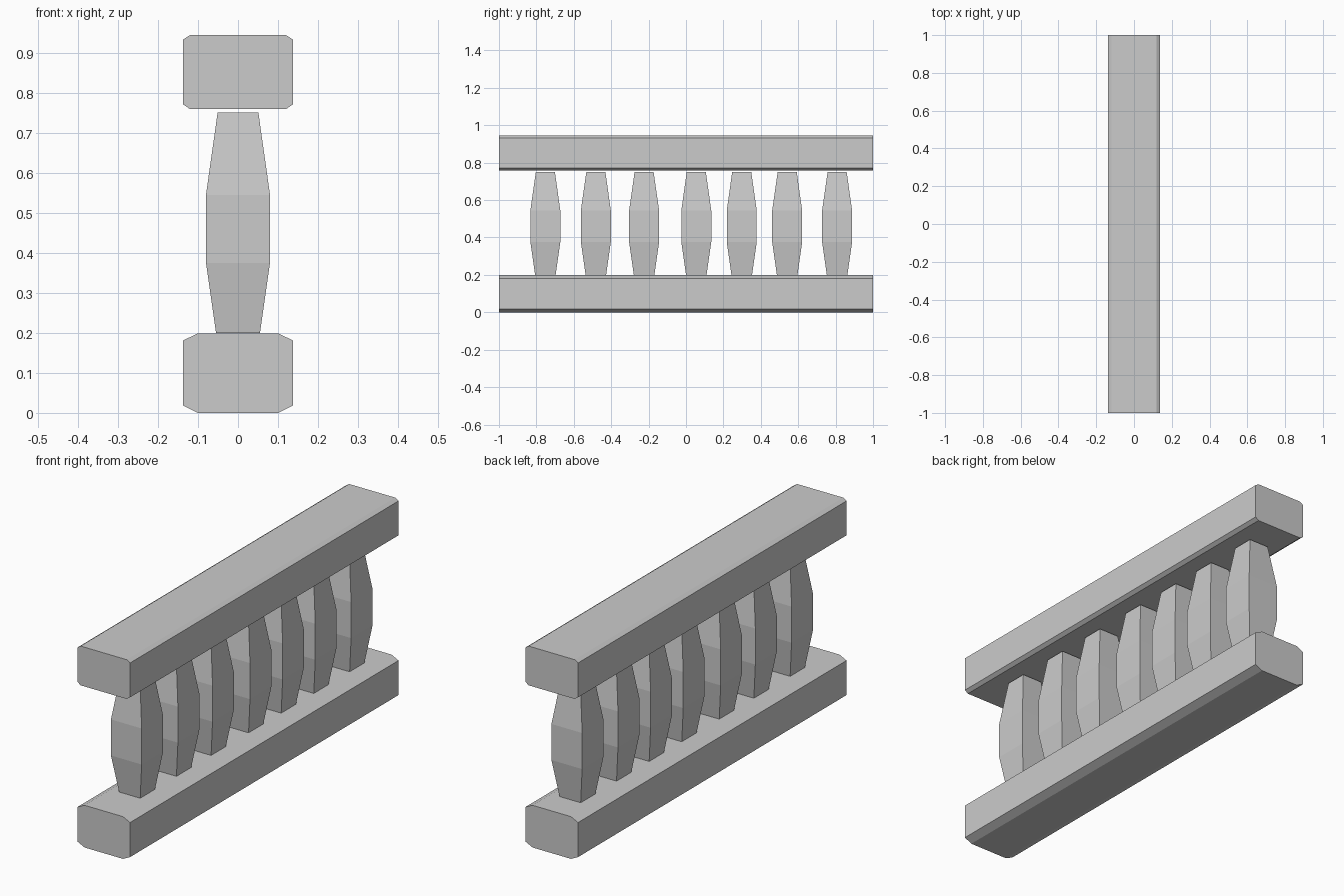
import bpy
import bmesh

if "Cube" in bpy.data.objects:
    bpy.data.objects.remove(bpy.data.objects["Cube"])


def loft(name, sections, location=(0, 0, 0)):
    """Closed flat-faced solid through a series of matching point loops."""
    bm = bmesh.new()
    loops = [[bm.verts.new(p) for p in s] for s in sections]
    n = len(loops[0])
    for a, b in zip(loops, loops[1:]):
        for i in range(n):
            j = (i + 1) % n
            bm.faces.new((a[i], a[j], b[j], b[i]))
    bm.faces.new(loops[0])
    bm.faces.new(loops[-1])
    bmesh.ops.recalc_face_normals(bm, faces=bm.faces)
    mesh = bpy.data.meshes.new(name)
    bm.to_mesh(mesh)
    bm.free()
    obj = bpy.data.objects.new(name, mesh)
    obj.location = location
    bpy.context.collection.objects.link(obj)
    return obj


def rail(name, half):
    """Chamfered beam along y; half is the right side of its profile."""
    profile = half + [(-x, z) for x, z in reversed(half)]
    return loft(name, [[(x, y, z) for x, z in profile] for y in (-1, 1)])


# Bottom and top rails
rail("bottom_rail", [(0.10, 0.002), (0.137, 0.02), (0.137, 0.183), (0.10, 0.201)])
rail("top_rail", [(0.12, 0.759), (0.137, 0.771), (0.137, 0.933), (0.12, 0.944)])
bpy.data.objects["bottom_rail"].location.z = -0.002

# Square balusters, slightly unevenly spaced: (height, half width)
outline = [(0.2, 0.055), (0.375, 0.08), (0.545, 0.08), (0.75, 0.051)]
corners = [(-1, -1), (1, -1), (1, 1), (-1, 1)]
for i, y in enumerate((-0.752, -0.482, -0.224, 0.055, 0.298, 0.541, 0.808)):
    rings = [[(sx * r, sy * r, z) for sx, sy in corners] for z, r in outline]
    loft(f"baluster_{i + 1}", rings, (0, y, 0))
